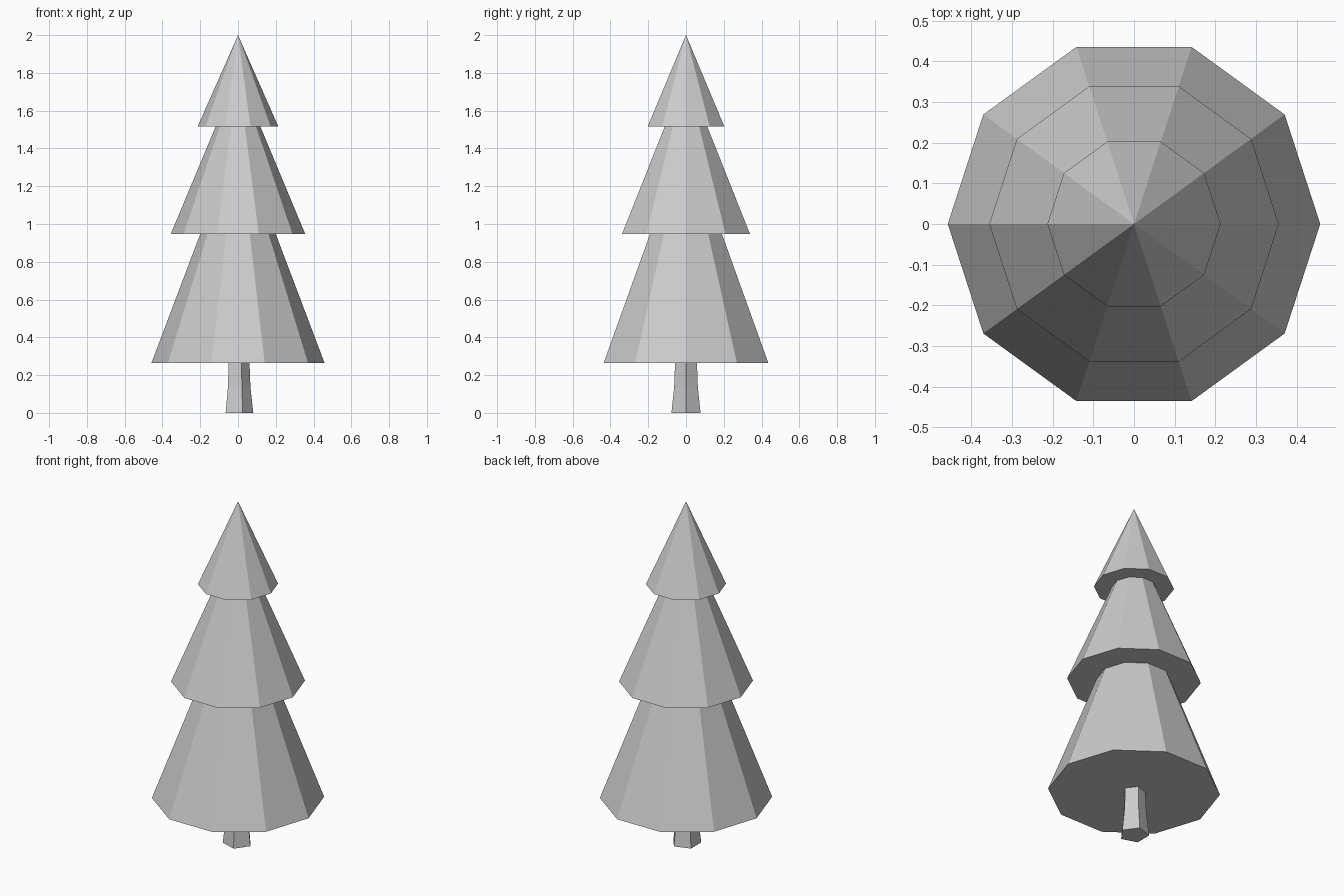
import bpy, bmesh
from math import cos, sin, tau

if "Cube" in bpy.data.objects:
    bpy.data.objects.remove(bpy.data.objects["Cube"])


def lathe(name, profile, sides):
    """Faceted solid from (radius, z) points, first vertex on +x."""
    bm = bmesh.new()
    rings = []
    for r, z in profile:
        if r == 0:
            rings.append([bm.verts.new((0, 0, z))] * sides)
        else:
            rings.append([bm.verts.new((r * cos(tau * i / sides), r * sin(tau * i / sides), z))
                          for i in range(sides)])
    for a, b in zip(rings, rings[1:]):
        for i in range(sides):
            j = (i + 1) % sides
            corners = list(dict.fromkeys((a[i], a[j], b[j], b[i])))
            bm.faces.new(corners)
    # Close open ends
    for ring, (r, z) in ((rings[0], profile[0]), (rings[-1], profile[-1])):
        if r > 0:
            bm.faces.new(ring)
    bmesh.ops.recalc_face_normals(bm, faces=bm.faces)
    mesh = bpy.data.meshes.new(name)
    bm.to_mesh(mesh)
    bm.free()
    obj = bpy.data.objects.new(name, mesh)
    bpy.context.collection.objects.link(obj)
    return obj


# Three stacked tiers of foliage with flat undersides
lathe("foliage", [(0.458, 0.265), (0.2, 0.947), (0.356, 0.947),
                  (0.118, 1.517), (0.213, 1.517), (0, 2.0)], 10)

# Five-sided trunk, flared at the foot
lathe("trunk", [(0.081, 0), (0.066, 0.135), (0.061, 0.265)], 5)
